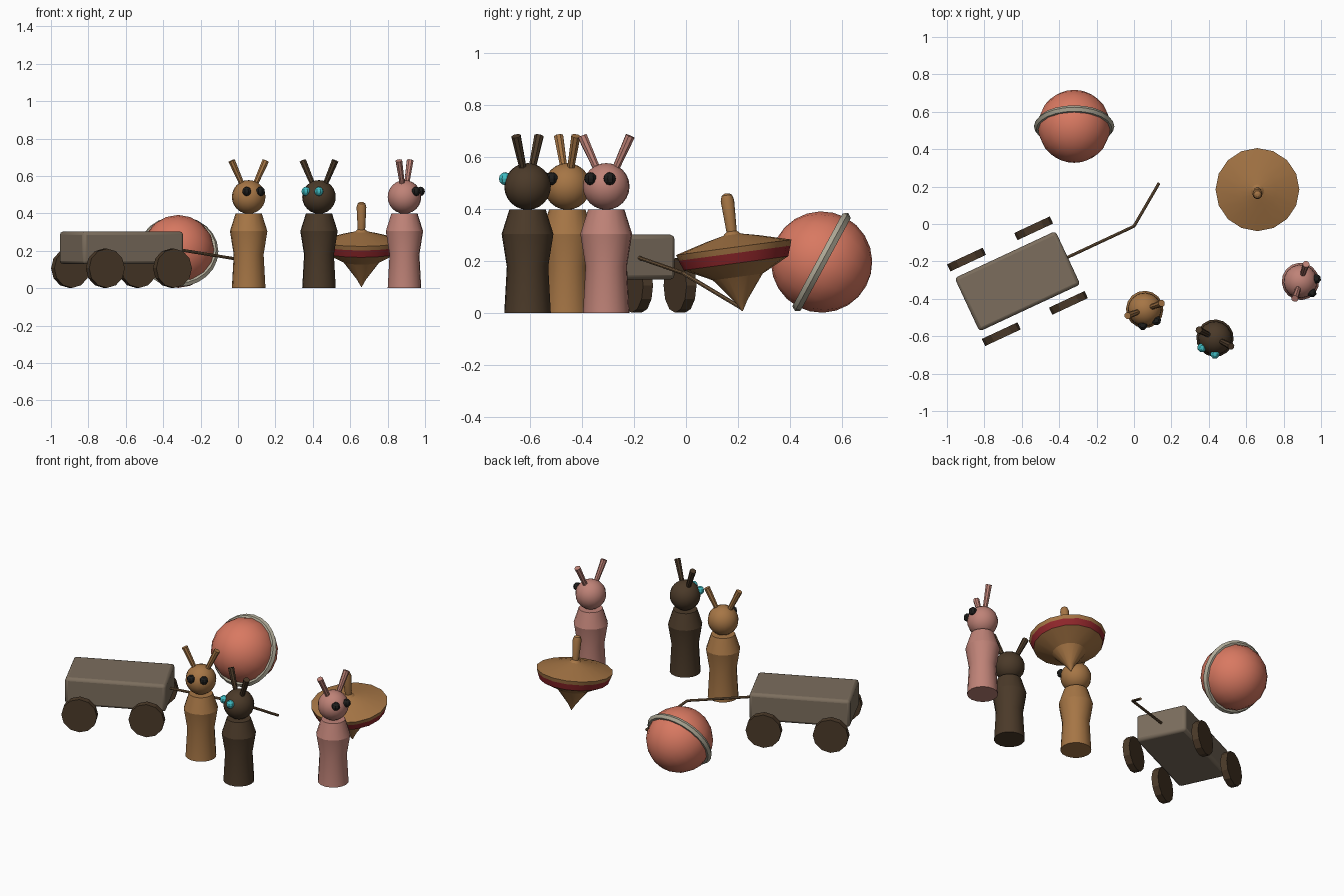
import bpy, bmesh
from math import radians, cos, sin, tau
from mathutils import Matrix, Vector

if "Cube" in bpy.data.objects:
    bpy.data.objects.remove(bpy.data.objects["Cube"])


def material(name, *rgb):
    m = bpy.data.materials.new(name)
    m.use_nodes = True
    m.diffuse_color = (*rgb, 1)
    m.node_tree.nodes["Principled BSDF"].inputs["Base Color"].default_value = (*rgb, 1)
    return m


GOLD = material("golden wood", .38, .18, .06)
DARK = material("dark wood", .07, .042, .022)
PINK = material("pink paint", .52, .225, .185)
CORAL = material("coral rubber", .69, .19, .12)
GREY = material("grey brown wood", .2, .155, .11)
CREAM = material("cream band", .43, .4, .31)
RED = material("red stripe", .28, .02, .024)
BLACK = material("black bead", .013, .013, .012)
CYAN = material("turquoise bead", .05, .5, .54)
TAN = material("handle wood", .18, .105, .05)


def finish(name, bm, matrix, *mats):
    bmesh.ops.recalc_face_normals(bm, faces=bm.faces)
    mesh = bpy.data.meshes.new(name)
    bm.to_mesh(mesh)
    bm.free()
    for m in mats:
        mesh.materials.append(m)
    obj = bpy.data.objects.new(name, mesh)
    bpy.context.collection.objects.link(obj)
    obj.matrix_world = matrix
    bpy.ops.object.select_all(action="DESELECT")
    obj.select_set(True)
    bpy.context.view_layer.objects.active = obj
    bpy.ops.object.shade_smooth_by_angle(angle=radians(25))
    return obj


def at(x, y, z):
    return Matrix.Translation((x, y, z))


def turn(degrees, axis):
    return Matrix.Rotation(radians(degrees), 4, axis)


def lathe(name, profile, sides, matrix, *mats, stripe=None):
    """Spin (radius, height) points about z; stripe is the profile span given the second colour."""
    bm = bmesh.new()
    rings = [[bm.verts.new((r * cos(tau * i / sides), r * sin(tau * i / sides), z))
              for i in range(sides)] for r, z in profile]
    for k in range(len(rings) - 1):
        for i in range(sides):
            j = (i + 1) % sides
            f = bm.faces.new((rings[k][i], rings[k][j], rings[k + 1][j], rings[k + 1][i]))
            f.material_index = int(k == stripe)
    bm.faces.new(rings[0])
    bm.faces.new(rings[-1])
    return finish(name, bm, matrix, *mats)


def ball(name, radius, segments, rings, matrix, mat):
    bm = bmesh.new()
    bmesh.ops.create_uvsphere(bm, u_segments=segments, v_segments=rings, radius=radius)
    return finish(name, bm, matrix, mat)


def rod(name, a, b, ra, rb, sides, matrix, mat):
    a, b = Vector(a), Vector(b)
    aim = (b - a).to_track_quat("Z", "Y").to_matrix().to_4x4()
    return lathe(name, [(ra, 0), (rb, (b - a).length)], sides,
                 matrix @ Matrix.Translation(a) @ aim, mat)


# Peg figures with beads for eyes and stick ears
BODY = [(.09, 0), (.08, .18), (.1, .305), (.07, .4)]


def figure(label, x, y, yaw, wood, bead):
    base = at(x, y, 0) @ turn(yaw, "Z")
    lathe(label + "_body", BODY, 16, base, wood)
    ball(label + "_head", .09, 16, 12, base @ at(0, 0, .488), wood)
    for side, s in (("left", 1), ("right", -1)):
        ball(f"{label}_{side}_eye", .025, 8, 6, base @ at(.039 * s, -.077, .518), bead)
        rod(f"{label}_{side}_ear", (.035 * s, 0, .55), (.097 * s, 0, .682), .014, .019, 8, base, wood)


figure("golden_figure", .057, -.457, 20, GOLD, BLACK)
figure("dark_figure", .433, -.61, -27, DARK, CYAN)
figure("pink_figure", .89, -.307, 72, PINK, BLACK)

# Wagon bed
wagon = at(-.623, -.306, 0) @ turn(25, "Z")
bm = bmesh.new()
bmesh.ops.create_cube(bm, size=1, matrix=Matrix.Diagonal((.595, .315, .174, 1)))
bed = finish("wagon_bed", bm, wagon @ at(0, 0, .216), GREY)
bevel = bed.modifiers.new("soft edges", "BEVEL")
bevel.width = .018
bevel.segments = 2

# Wagon wheels
for end, u in (("front", 1), ("rear", -1)):
    for side, v in (("left", 1), ("right", -1)):
        lathe(f"{end}_{side}_wheel", [(.105, -.021), (.105, .021)], 12,
              wagon @ at(.198 * u, .22 * v, .107) @ turn(90, "X"), DARK)

# Wagon handle in two lengths
joint = (0, -.012, .155)
rod("handle_shaft", (-.37, -.185, .215), joint, .008, .008, 8, Matrix(), TAN)
rod("handle_grip", joint, (.133, .217, .018), .008, .008, 8, Matrix(), TAN)

# Ball with a raised band
lean = at(-.32, .522, .197) @ turn(61.6, "X")
ball("ball", .195, 16, 12, lean, CORAL)
lathe("ball_band", [(.185, -.018), (.203, -.018), (.215, 0), (.203, .018), (.185, .018)],
      24, lean, CREAM)

# Leaning spinning top
TOP = [(.002, 0), (.025, .04), (.097, .133), (.203, .186), (.217, .225), (.224, .248),
       (.1, .282), (.034, .297), (.02, .31), (.026, .43), (.02, .45), (.008, .457)]
lathe("spinning_top", TOP, 16, at(.66, .217, .008) @ turn(7.7, "X"), GOLD, RED, stripe=3)
